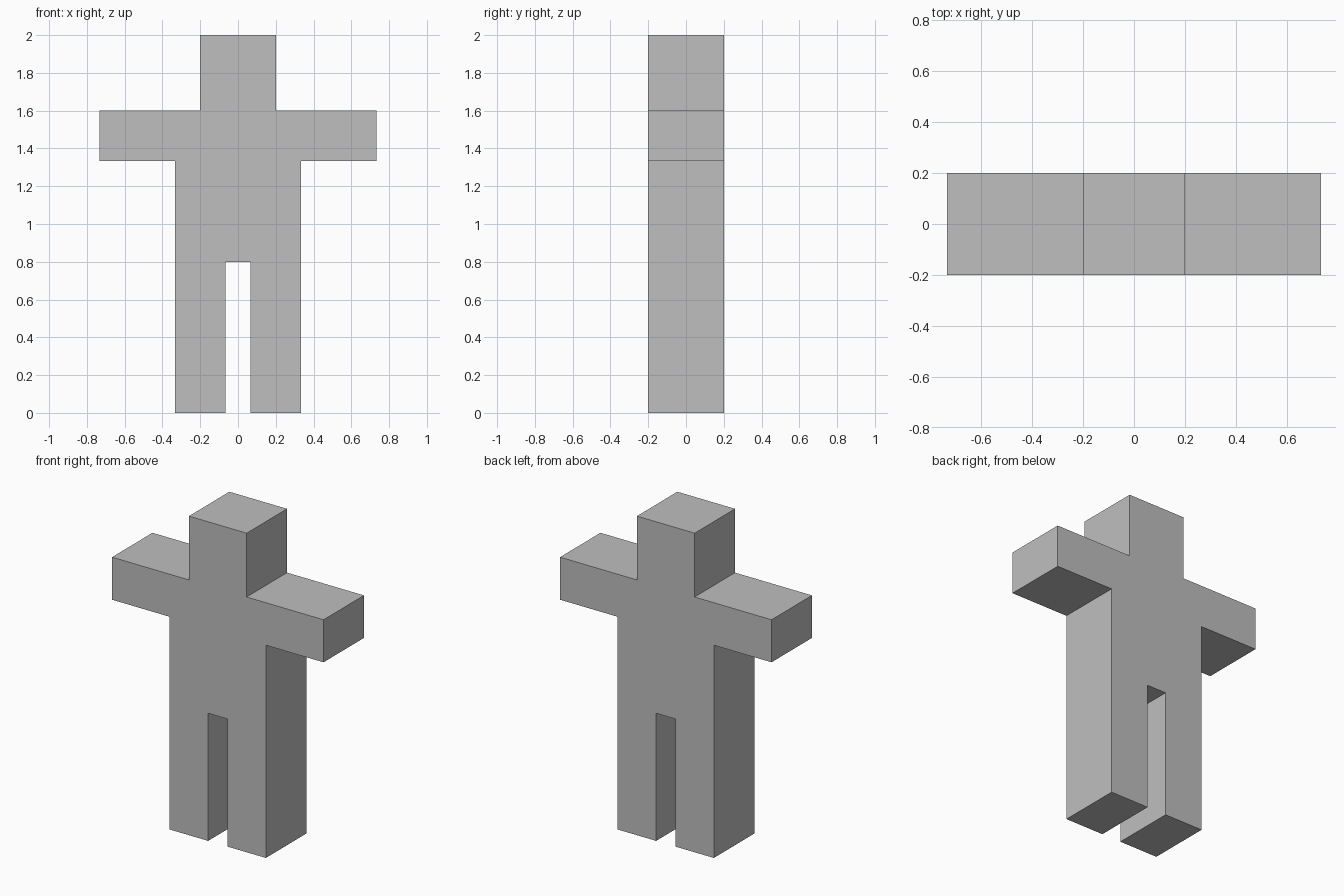
import bpy
import bmesh

cube = bpy.data.objects.get("Cube")
if cube:
    bpy.data.objects.remove(cube, do_unlink=True)

U = 2 / 15          # block unit: the figure is 15 units tall
DEPTH = 3 * U

# Material
grey = bpy.data.materials.new("plain grey")
grey.use_nodes = True
colour = (0.52, 0.52, 0.52, 1)
grey.diffuse_color = colour
grey.node_tree.nodes["Principled BSDF"].inputs["Base Color"].default_value = colour

# Left half of the outline, from crotch to crown, in block units
half = [
    (0.5, 6), (0.5, 0), (2.5, 0),      # leg
    (2.5, 10), (5.5, 10), (5.5, 12),   # torso side and arm
    (1.5, 12), (1.5, 15),              # shoulder and head
]
outline = half + [(-x, z) for x, z in reversed(half)]

# Block figure: mirrored outline extruded from front to back
bm = bmesh.new()
front = bm.faces.new([bm.verts.new((x * U, -DEPTH / 2, z * U)) for x, z in outline])
back = bmesh.ops.extrude_face_region(bm, geom=[front], use_keep_orig=True)["geom"]
bmesh.ops.translate(bm, vec=(0, DEPTH, 0),
                    verts=[v for v in back if isinstance(v, bmesh.types.BMVert)])
bmesh.ops.recalc_face_normals(bm, faces=bm.faces)

mesh = bpy.data.meshes.new("block_figure")
bm.to_mesh(mesh)
bm.free()
mesh.materials.append(grey)
figure = bpy.data.objects.new("block_figure", mesh)
bpy.context.collection.objects.link(figure)
